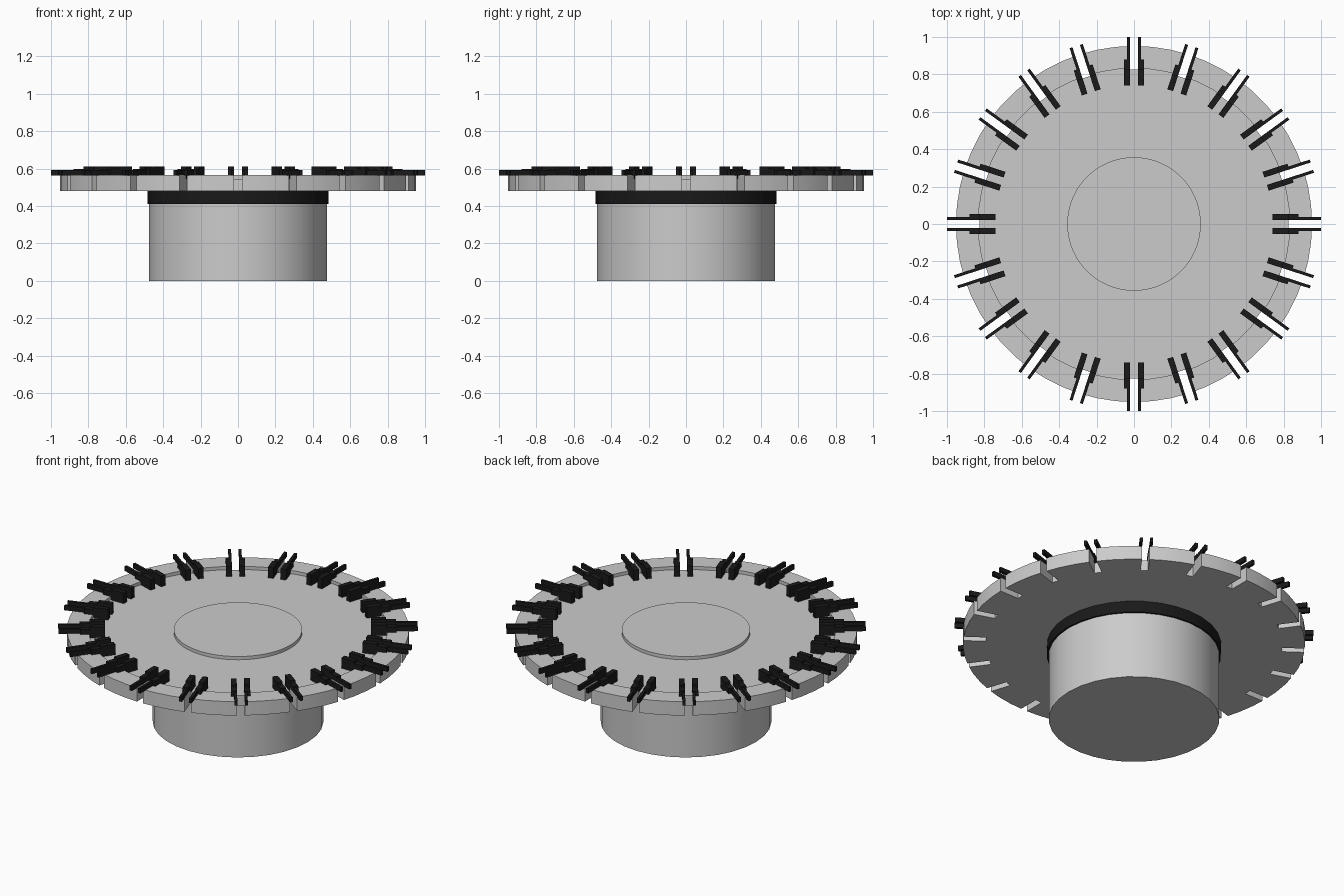
import bpy, bmesh, math
from mathutils import Matrix, Vector

if "Cube" in bpy.data.objects:
    bpy.data.objects.remove(bpy.data.objects["Cube"])

COUNT = 20

black = bpy.data.materials.new("black")
black.diffuse_color = (0.01, 0.01, 0.01, 1)
black.use_nodes = True
black.node_tree.nodes["Principled BSDF"].inputs["Base Color"].default_value = black.diffuse_color


def finish(name, bm, mat=None):
    bmesh.ops.recalc_face_normals(bm, faces=bm.faces)
    me = bpy.data.meshes.new(name)
    bm.to_mesh(me)
    bm.free()
    ob = bpy.data.objects.new(name, me)
    bpy.context.collection.objects.link(ob)
    if mat:
        me.materials.append(mat)
    return ob


def smooth(ob):
    bpy.ops.object.select_all(action='DESELECT')
    ob.select_set(True)
    bpy.context.view_layer.objects.active = ob
    bpy.ops.object.shade_smooth_by_angle(angle=math.radians(30))


def lathe(name, profile, sides, mat=None):
    """Revolve (radius, z) points; first and last rings are capped."""
    bm = bmesh.new()
    rings = [[bm.verts.new((r * math.cos(2 * math.pi * i / sides),
                            r * math.sin(2 * math.pi * i / sides), z))
              for i in range(sides)] for r, z in profile]
    for a, b in zip(rings, rings[1:]):
        for i in range(sides):
            j = (i + 1) % sides
            bm.faces.new((a[i], a[j], b[j], b[i]))
    bm.faces.new(rings[0])
    bm.faces.new(rings[-1])
    return finish(name, bm, mat)


def box(bm, lo, hi, turn):
    lo, hi = Vector(lo), Vector(hi)
    m = turn @ Matrix.Translation((lo + hi) / 2) @ Matrix.Diagonal((*(hi - lo), 1))
    bmesh.ops.create_cube(bm, size=1, matrix=m)


def turns():
    return [Matrix.Rotation(2 * math.pi * k / COUNT, 4, 'Z') for k in range(COUNT)]


# Pedestal and black collar
smooth(lathe("pedestal", [(0.475, 0), (0.475, 0.41)], 32))
smooth(lathe("collar", [(0.485, 0.41), (0.485, 0.48)], 32, black))

# Wheel with recessed face and raised hub
wheel = lathe("slotted_wheel", [(0.952, 0.48), (0.952, 0.565), (0.832, 0.565), (0.832, 0.545),
                                (0.357, 0.545), (0.357, 0.565)], 60)

# Radial slots cut through the rim
bm = bmesh.new()
for t in turns():
    box(bm, (0.825, -0.021, 0.4), (1.1, 0.021, 0.7), t)
cutter = finish("slot_cutter", bm)
cutter.hide_render = True
mod = wheel.modifiers.new("slots", 'BOOLEAN')
mod.operation = 'DIFFERENCE'
mod.solver = 'EXACT'
mod.object = cutter
bpy.context.view_layer.objects.active = wheel
bpy.ops.object.modifier_apply(modifier=mod.name)
bpy.data.objects.remove(cutter)
smooth(wheel)

# Paired clips beside each slot: thin prong, foot and tall block
bm = bmesh.new()
for t in turns():
    for s in (-1, 1):
        def part(r0, r1, w, z0, z1):
            y = sorted((s * 0.021, s * w))
            box(bm, (r0, y[0], z0), (r1, y[1], z1), t)
        part(0.88, 1.0, 0.037, 0.563, 0.592)
        part(0.825, 0.88, 0.053, 0.563, 0.597)
        part(0.74, 0.825, 0.053, 0.543, 0.61)
finish("clips", bm, black)
